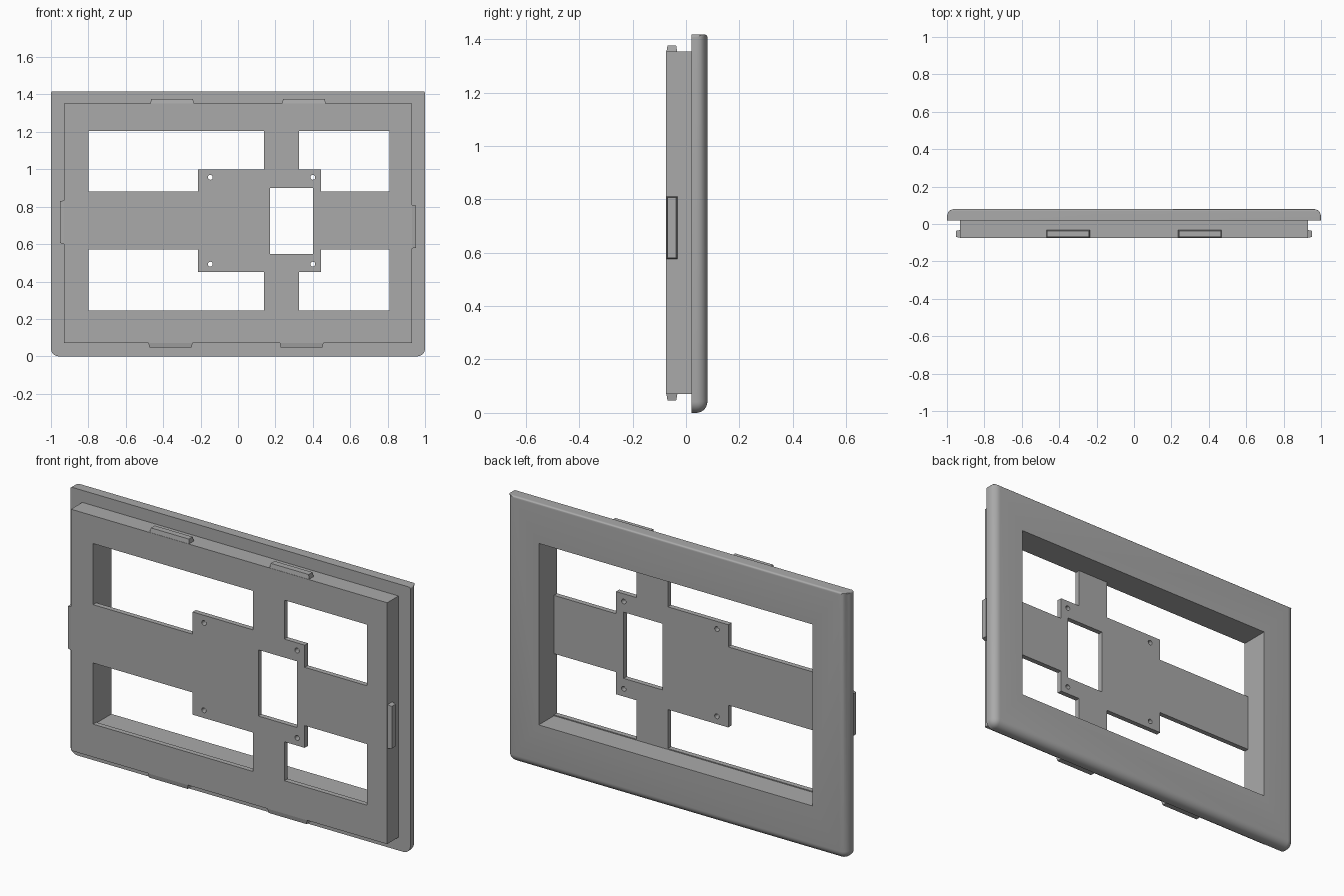
import bpy, bmesh, math

cube = bpy.data.objects.get("Cube")
if cube:
    bpy.data.objects.remove(cube, do_unlink=True)

grey = bpy.data.materials.new("matte grey")
grey.use_nodes = True
GREY = (0.4, 0.4, 0.4, 1)
grey.diffuse_color = GREY
grey.node_tree.nodes["Principled BSDF"].inputs["Base Color"].default_value = GREY

MID = 0.725                       # mirror height of the openings
FRONT, SEAM, BACK = -0.075, 0.02, 0.08
WEB_BACK = -0.048                 # rear of the thin mounting web


def prism(name, points, y0, y1):
    """Solid with an outline in x, z, stretched from y0 to y1."""
    bm = bmesh.new()
    face = bm.faces.new([bm.verts.new((x, y0, z)) for x, z in points])
    new = bmesh.ops.extrude_face_region(bm, geom=[face])["geom"]
    verts = [g for g in new if isinstance(g, bmesh.types.BMVert)]
    bmesh.ops.translate(bm, verts=verts, vec=(0, y1 - y0, 0))
    bmesh.ops.recalc_face_normals(bm, faces=bm.faces)
    mesh = bpy.data.meshes.new(name)
    bm.to_mesh(mesh)
    bm.free()
    mesh.materials.append(grey)
    obj = bpy.data.objects.new(name, mesh)
    bpy.context.collection.objects.link(obj)
    return obj


def rect(x0, x1, z0, z1):
    return [(x0, z0), (x1, z0), (x1, z1), (x0, z1)]


def circle(cx, cz, r, n=20):
    turns = [2 * math.pi * i / n for i in range(n)]
    return [(cx + r * math.cos(a), cz + r * math.sin(a)) for a in turns]


def apply_all(obj):
    bpy.context.view_layer.objects.active = obj
    for mod in list(obj.modifiers):
        bpy.ops.object.modifier_apply(modifier=mod.name)


def cut(obj, points, y0, y1):
    cutter = prism("cutter", points, y0, y1)
    cutter.hide_render = True
    mod = obj.modifiers.new("cut", "BOOLEAN")
    mod.operation, mod.solver, mod.object = "DIFFERENCE", "EXACT", cutter
    apply_all(obj)
    bpy.data.objects.remove(cutter, do_unlink=True)


window = rect(-0.8, 0.81, 0.24, 1.205)

# Rear bezel: wide rounding on sides and bottom, slight rounding on top
bezel = prism("rear_bezel", rect(-1, 1, 0, 1.417), SEAM, BACK)
weights = bezel.data.attributes.new("bevel_weight_edge", "FLOAT", "EDGE")
for edge in bezel.data.edges:
    a, b = (bezel.data.vertices[i].co for i in edge.vertices)
    mid = (a + b) / 2
    on_top = mid.z > 1.4
    if mid.y > BACK - 0.01:
        weights.data[edge.index].value = 0.25 if on_top else 1
    elif abs(a.y - b.y) > 0.01:
        weights.data[edge.index].value = 0.25 if on_top else 1
bevel = bezel.modifiers.new("rounding", "BEVEL")
bevel.limit_method, bevel.width, bevel.segments = "WEIGHT", 0.042, 8
apply_all(bezel)
cut(bezel, window, SEAM - 0.1, BACK + 0.1)

# Front body: a tray whose floor is the mounting web
body = prism("front_body", rect(-0.93, 0.93, 0.07, 1.353), FRONT, SEAM)
cut(body, window, WEB_BACK, SEAM + 0.1)

# Stepped openings, mirrored above and below the centre line
stepped_left = [(-0.8, 0.88), (-0.215, 0.88), (-0.215, 0.998),
                (0.14, 0.998), (0.14, 1.205), (-0.8, 1.205)]
stepped_right = [(0.81, 0.88), (0.445, 0.88), (0.445, 0.998),
                 (0.325, 0.998), (0.325, 1.205), (0.81, 1.205)]
holes = [stepped_left, stepped_right,
         circle(-0.148, 0.957, 0.013), circle(0.4, 0.957, 0.013)]
holes += [[(x, 2 * MID - z) for x, z in shape] for shape in holes]
holes.append(rect(0.172, 0.4, 0.548, 0.9))
for shape in holes:
    cut(body, shape, FRONT - 0.1, WEB_BACK + 0.02)


def clip(name, side, start, end, base, tip):
    """Tapered snap tab; side is 'x' or 'z', the direction it sticks out."""
    s = 0.006
    if side == "z":
        outline = [(start, base), (end, base), (end - s, tip), (start + s, tip)]
    else:
        outline = [(base, start), (base, end), (tip, end - s), (tip, start + s)]
    tab = prism(name, outline, FRONT, -0.031)
    axis = 0 if side == "x" else 2
    for v in tab.data.vertices:     # taper the tip in depth as well
        if abs(v.co[axis] - tip) < 0.001:
            v.co.y += s if v.co.y < -0.05 else -s


# Snap tabs around the body
clip("top_right_clip", "z", -0.47, -0.235, 1.345, 1.376)
clip("top_left_clip", "z", 0.235, 0.47, 1.345, 1.376)
clip("bottom_right_clip", "z", -0.48, -0.242, 0.078, 0.046)
clip("bottom_left_clip", "z", 0.222, 0.458, 0.078, 0.046)
clip("right_clip", "x", 0.6, 0.835, -0.922, -0.953)
clip("left_clip", "x", 0.575, 0.812, 0.922, 0.953)

# Smooth the roundings, keep hard edges crisp
bpy.ops.object.select_all(action="DESELECT")
for obj in (bezel, body):
    obj.select_set(True)
bpy.context.view_layer.objects.active = bezel
bpy.ops.object.shade_smooth_by_angle(angle=math.radians(30))
